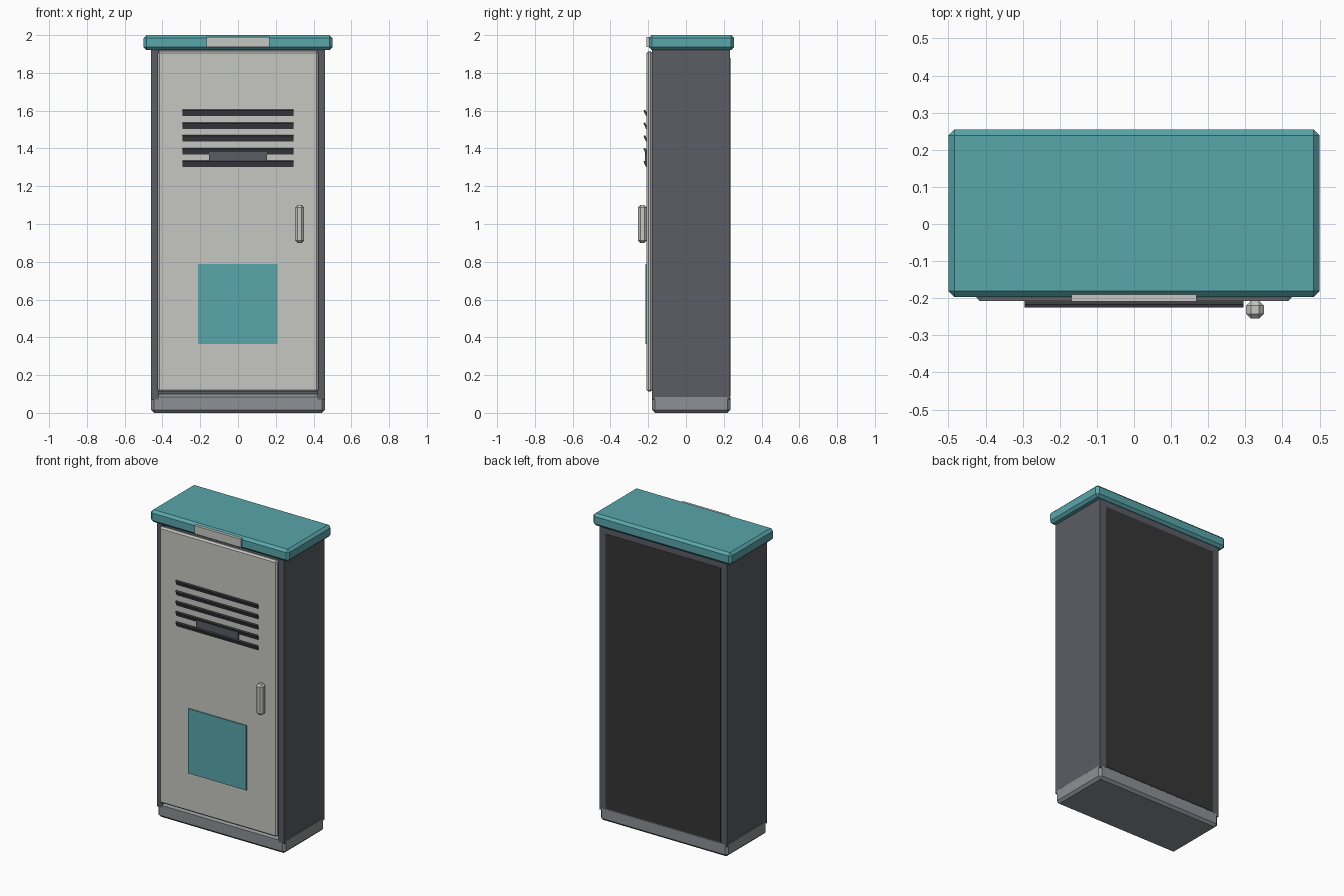
import bpy, bmesh, math
from mathutils import Matrix

if "Cube" in bpy.data.objects:
    bpy.data.objects.remove(bpy.data.objects["Cube"])


def material(name, hex_code):
    def lin(c):
        c /= 255
        return c / 12.92 if c <= 0.04045 else ((c + 0.055) / 1.055) ** 2.4
    m = bpy.data.materials.new(name)
    m.diffuse_color = [lin(int(hex_code[i:i + 2], 16)) for i in (0, 2, 4)] + [1]
    m.use_nodes = True
    m.node_tree.nodes["Principled BSDF"].inputs["Base Color"].default_value = m.diffuse_color
    return m


TEAL = material("teal", "58A6AA")
LIGHT = material("light_grey", "C6C6C1")
BODY = material("slate_grey", "5B5D65")
BASE = material("mid_grey", "8E9095")
SLAT = material("dark_grey", "46464C")
BACK = material("charcoal", "363636")


def finish(name, bm, mat):
    bmesh.ops.recalc_face_normals(bm, faces=bm.faces)
    me = bpy.data.meshes.new(name)
    bm.to_mesh(me)
    bm.free()
    me.materials.append(mat)
    ob = bpy.data.objects.new(name, me)
    bpy.context.collection.objects.link(ob)
    return ob


def box(name, x, y, z, mat, chamfer=0, tilt=0):
    """Box from (min, max) ranges, with optional chamfer and tilt about x."""
    bm = bmesh.new()
    bmesh.ops.create_cube(bm, size=1)
    size = [r[1] - r[0] for r in (x, y, z)]
    mid = [(r[0] + r[1]) / 2 for r in (x, y, z)]
    bmesh.ops.scale(bm, vec=size, verts=bm.verts)
    if chamfer:
        bmesh.ops.bevel(bm, geom=bm.edges[:], offset=chamfer, segments=1, affect='EDGES')
    bmesh.ops.transform(bm, matrix=Matrix.Translation(mid) @ Matrix.Rotation(tilt, 4, 'X'),
                        verts=bm.verts)
    return finish(name, bm, mat)


# cabinet body: plan profile with a recessed front between two posts, extruded up
half = [(0.46, 0.234), (0.46, -0.18), (0.42, -0.18), (0.42, -0.15)]
plan = half + [(-px, py) for px, py in reversed(half)]
bm = bmesh.new()
face = bm.faces.new([bm.verts.new((px, py, 0.07)) for px, py in plan])
ext = bmesh.ops.extrude_face_region(bm, geom=[face])
bmesh.ops.translate(bm, vec=(0, 0, 1.855),
                    verts=[g for g in ext["geom"] if isinstance(g, bmesh.types.BMVert)])
finish("cabinet_body", bm, BODY)

# plinth, roof and back panel
box("plinth", (-0.461, 0.461), (-0.179, 0.235), (0, 0.1), BASE, 0.016)
box("roof_cap", (-0.5, 0.5), (-0.197, 0.255), (1.92, 2.0), TEAL, 0.016)
box("back_panel", (-0.415, 0.415), (0.23, 0.236), (0.09, 1.88), BACK)

# door with handle and plates
box("door", (-0.425, 0.425), (-0.208, -0.178), (0.112, 1.915), LIGHT, 0.01)
box("door_handle", (0.302, 0.35), (-0.255, -0.207), (0.9, 1.1), LIGHT, 0.013)
box("door_panel", (-0.212, 0.21), (-0.215, -0.207), (0.365, 0.787), TEAL)
box("roof_plate", (-0.168, 0.168), (-0.209, -0.19), (1.937, 1.991), LIGHT)
box("vent_plate", (-0.153, 0.153), (-0.217, -0.207), (1.32, 1.395), BODY)

# tilted vent slats
for i in range(5):
    zc = 1.318 + i * 0.0675
    box(f"vent_slat_{i + 1}", (-0.295, 0.295), (-0.219, -0.209),
        (zc - 0.0165, zc + 0.0165), SLAT, 0, math.radians(25))
